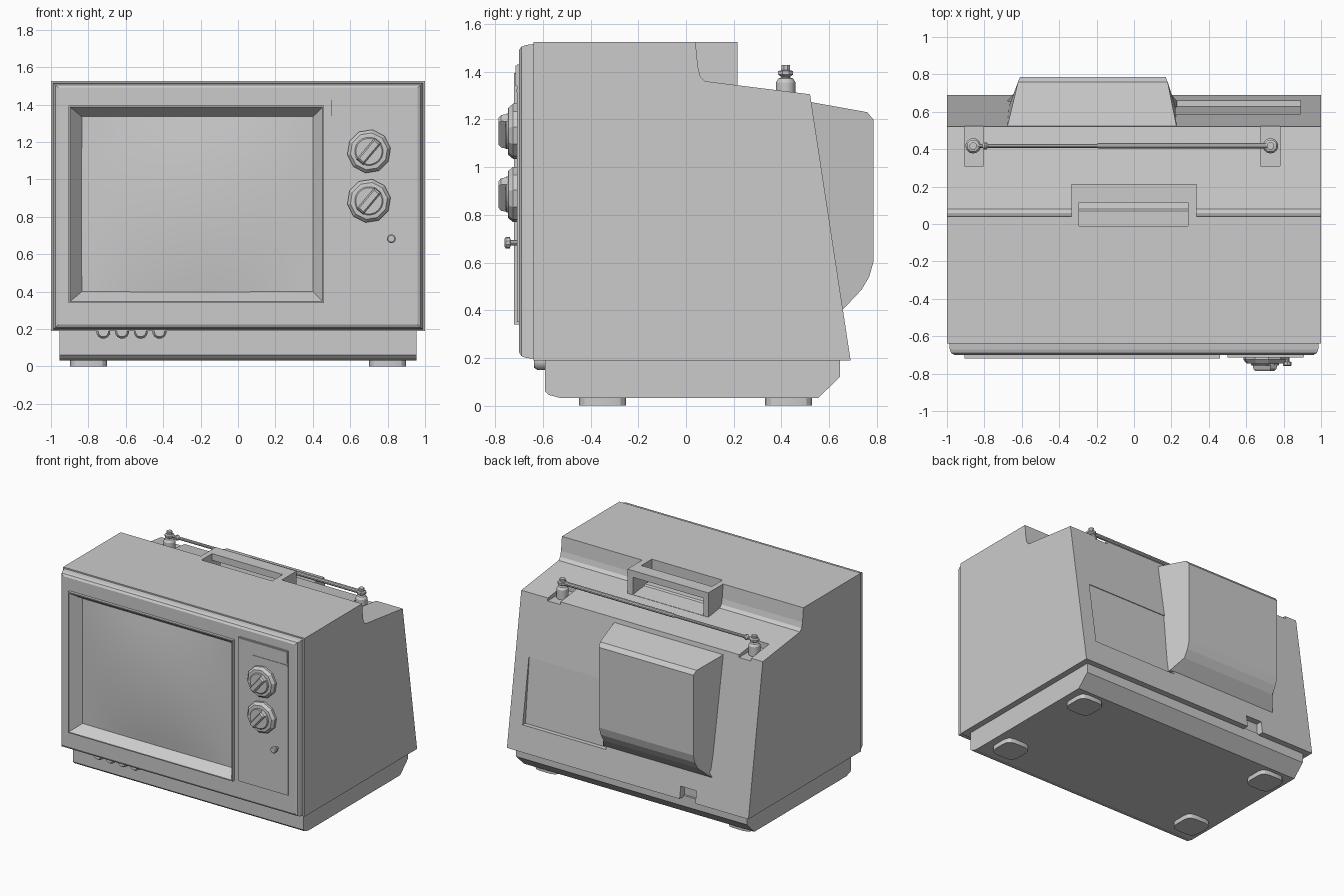
import bpy, bmesh, math
from mathutils import Vector

if "Cube" in bpy.data.objects:
    bpy.data.objects.remove(bpy.data.objects["Cube"])


def finish(name, bm, smooth=None):
    bmesh.ops.recalc_face_normals(bm, faces=bm.faces)
    me = bpy.data.meshes.new(name)
    bm.to_mesh(me)
    bm.free()
    ob = bpy.data.objects.new(name, me)
    bpy.context.collection.objects.link(ob)
    if smooth:
        bpy.ops.object.select_all(action='DESELECT')
        ob.select_set(True)
        bpy.context.view_layer.objects.active = ob
        bpy.ops.object.shade_smooth_by_angle(angle=math.radians(smooth))
    return ob


def loft(name, rings, smooth=None):
    """Join equal-length point rings into a capped solid."""
    bm = bmesh.new()
    vs = [[bm.verts.new(p) for p in ring] for ring in rings]
    n = len(vs[0])
    for a, b in zip(vs, vs[1:]):
        for i in range(n):
            j = (i + 1) % n
            bm.faces.new((a[i], a[j], b[j], b[i]))
    bm.faces.new(vs[0])
    bm.faces.new(vs[-1])
    return finish(name, bm, smooth)


def prism(name, yz, x0, x1):
    return loft(name, [[(x, y, z) for y, z in yz] for x in (x0, x1)])


def box(name, x0, x1, y0, y1, z0, z1):
    return prism(name, [(y0, z0), (y1, z0), (y1, z1), (y0, z1)], x0, x1)


def rect(y, x0, x1, z0, z1):
    return [(x0, y, z0), (x1, y, z0), (x1, y, z1), (x0, y, z1)]


def lathe(name, profile, n, centre, axis, smooth=30, lobe=0):
    """Profile is (radius, distance along axis)."""
    rings = []
    for r, h in profile:
        ring = []
        for i in range(n):
            a = 2 * math.pi * (i + 0.5) / n
            k = r * (1 - lobe * (i % 2))
            u, v = k * math.cos(a), k * math.sin(a)
            p = {'x': (h, u, v), 'y': (u, h, v), 'z': (u, v, h)}[axis]
            ring.append(Vector(p) + Vector(centre))
        rings.append(ring)
    return loft(name, rings, smooth)


def cut(ob, cutter):
    m = ob.modifiers.new("cut", 'BOOLEAN')
    m.operation, m.solver, m.object = 'DIFFERENCE', 'EXACT', cutter
    cutter.hide_render = True
    bpy.context.view_layer.objects.active = ob
    bpy.ops.object.modifier_apply(modifier=m.name)
    bpy.data.objects.remove(cutter)


# Cabinet shell with stepped top and sloping back
body = prism("cabinet", [(-.64, .19), (.69, .19), (.52, 1.305), (.08, 1.36),
                         (.06, 1.38), (.05, 1.42), (.04, 1.525), (-.64, 1.525)], -1, 1)
# Antenna wells, cable notch, back panel recess, finger slot
cut(body, box("well_cutter", -.905, -.805, .31, .60, 1.285, 1.5))
cut(body, box("well_cutter", .675, .78, .31, .60, 1.285, 1.5))
cut(body, box("notch_cutter", -.56, -.43, .63, .8, .17, .28))
cut(body, prism("recess_cutter", [(.582, .86), (.8, .86), (.8, .38), (.628, .38)], .2, .89))
cut(body, box("slot_cutter", -.295, .29, -.01, .2, 1.37, 1.6))

# Carry handle arch
handle = prism("carry_handle", [(.03, 1.33), (.215, 1.33), (.215, 1.525), (.03, 1.525)], -.335, .335)
cut(handle, box("slot_cutter", -.295, .29, -.01, .115, 1.30, 1.6))
cut(handle, prism("grip_cutter", [(-.01, 1.37), (.05, 1.365), (.3, 1.335),
                                  (.3, 1.475), (-.01, 1.475)], -.295, .29))

# Front bezel with rounded edge, and raised screen rim
bezel = loft("front_bezel", [rect(-.62, -.99, .99, .195, 1.518),
                             rect(-.67, -.985, .985, .20, 1.512),
                             rect(-.69, -.977, .977, .208, 1.505),
                             rect(-.70, -.96, .96, .225, 1.49)])
rim = box("screen_rim", -.905, .46, -.72, -.66, .34, 1.395)
for part in (bezel, rim):
    cut(part, loft("screen_cutter", [rect(-.76, -.897, .452, .348, 1.387),
                                     rect(-.72, -.897, .452, .348, 1.387),
                                     rect(-.645, -.835, .40, .40, 1.335),
                                     rect(-.60, -.835, .40, .40, 1.335)]))

# Bulged picture tube glass
bm = bmesh.new()
bmesh.ops.create_grid(bm, x_segments=14, y_segments=10, size=1)
for v in bm.verts:
    u, w = v.co.x, v.co.y
    v.co = (-.2175 + u * .63, -.645 - .035 * (1 - u * u) * (1 - w * w), .8675 + w * .48)
glass = finish("screen_glass", bm, 40)
if glass.data.polygons[0].normal.y > 0:
    glass.data.flip_normals()

# Control panel and its label strip
box("control_panel", .50, .91, -.708, -.68, .35, 1.43)
box("panel_strip", .50, .905, -.714, -.69, 1.34, 1.425)
box("panel_trim", .62, .905, -.712, -.69, 1.315, 1.325)

# Channel knobs with diagonal grip bars
for i, z in enumerate((1.15, .885)):
    c = (.70, 0, z)
    lathe(f"knob_skirt_{i}", [(.117, -.70), (.117, -.725), (.10, -.745), (.082, -.747)],
          20, c, 'y', 25, .05)
    lathe(f"knob_disc_{i}", [(.076, -.74), (.076, -.752), (.07, -.757)], 20, c, 'y')
    grip = loft(f"knob_grip_{i}", [rect(-.75, -.075, .075, -.024, .024),
                                   rect(-.775, -.072, .072, -.02, .02),
                                   rect(-.785, -.062, .062, -.015, .015)])
    grip.location = c
    grip.rotation_euler.y = -math.radians(50)

# Small pull knob
lathe("power_knob", [(.012, -.70), (.012, -.735), (.024, -.738), (.024, -.755), (.018, -.76)],
      10, (.82, 0, .683), 'y')

# Adjustment buttons under the bezel
for i in range(4):
    lathe(f"adjust_button_{i}", [(.038, -.58), (.038, -.622), (.028, -.637)],
          12, (-.72 + .1 * i, 0, .186), 'y')

# Plinth and feet
prism("plinth", [(-.59, .20), (-.59, .06), (-.575, .045), (-.53, .033), (.555, .033),
                 (.645, .12), (.645, .20)], -.955, .955)
for i, (x, y) in enumerate([(sx * .80, y) for sx in (-1, 1) for y in (-.35, .43)]):
    ring = []
    for k in range(16):
        a = math.pi * 2 * (k + .5) / 16
        ca, sa = math.cos(a), math.sin(a)
        ring.append((x + .1 * math.copysign(abs(ca) ** .5, ca),
                     y + .1 * math.copysign(abs(sa) ** .5, sa)))
    loft(f"foot_{i}", [[(px, py, z) for px, py in ring] for z in (0, .04)], 30)

# Tube housing on the back, tapering outwards
outer = [(.785, 1.20), (.785, .60), (.768, .54), (.735, .485)]
sides = []
for base, inner, top in ((-.68, -.61, -.62), (.23, .17, .18)):
    sides.append([(base, .51, 1.275), (top, .76, 1.23)] + [(inner, y, z) for y, z in outer]
                 + [(base, .655, .40), (base, .60, .40)])
housing = loft("tube_housing", sides)

# Antenna posts, swivel heads and folded rod
for i, x in enumerate((-.86, .73)):
    lathe(f"antenna_post_{i}", [(.041, 1.28), (.041, 1.355), (.03, 1.372), (.017, 1.376),
                                (.017, 1.39)], 14, (x, .418, 0), 'z')
    lathe(f"antenna_swivel_{i}", [(.022, 1.38), (.034, 1.388), (.034, 1.402), (.02, 1.406),
                                  (.02, 1.428)], 8, (x, .418, 0), 'z')
lathe("antenna_rod", [(.011, -.86), (.011, -.2), (.015, -.19), (.015, .73)],
      10, (0, .418, 1.395), 'x')
lathe("antenna_tip", [(.012, -.81), (.02, -.80), (.02, -.79), (.012, -.78)],
      10, (0, .418, 1.395), 'x')
